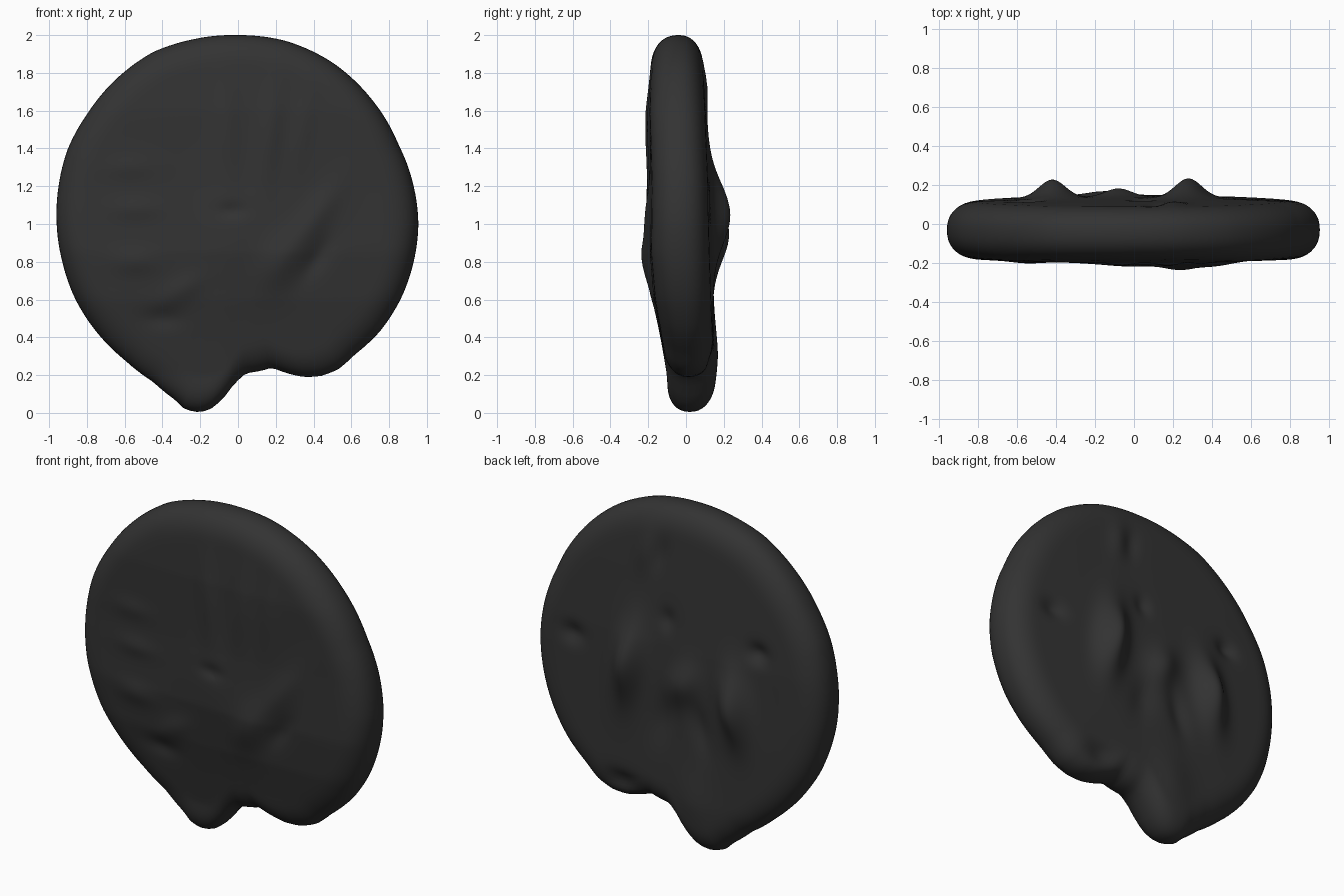
import bpy, bmesh, math

if "Cube" in bpy.data.objects:
    bpy.data.objects.remove(bpy.data.objects["Cube"])

# Silhouette of the medallion (x, z), clockwise from the top
OUTLINE = [(0, 2.0), (.25, 1.97), (.5, 1.855), (.7, 1.67), (.85, 1.42), (.93, 1.2), (.955, 1.0),
           (.93, .8), (.86, .6), (.75, .43), (.62, .31), (.53, .23), (.44, .195), (.35, .19),
           (.26, .21), (.18, .24), (.13, .225), (.04, .21), (-.02, .155), (-.08, .075),
           (-.14, .022), (-.2, .003), (-.25, .01), (-.30, .03), (-.32, .06), (-.45, .165),
           (-.6, .28), (-.75, .43), (-.86, .6), (-.93, .8), (-.96, 1.0), (-.95, 1.2),
           (-.9, 1.4), (-.8, 1.58), (-.62, 1.79), (-.45, 1.91), (-.25, 1.975)]
CZ = 1.03
RIM = .16
SEGS, RINGS, RIM_STEPS = 180, 48, 10

# Relief: (x, z, half width, half length, lean in degrees, height)
FRONT = [(0, .95, .22, .28, 0, .02), (.22, .8, .1, .16, -25, .03),        # palm
         (.4, 1.02, .07, .22, -35, .025), (.42, .82, .05, .12, -35, -.02),  # thumb, crease
         (-.06, 1.5, .06, .25, 3, .015), (.17, 1.5, .06, .25, -5, .018),   # fingers
         (.34, 1.5, .05, .2, -8, .01), (-.03, 1.07, .07, .04, 0, -.015),
         (-.58, 1.3, .12, .05, 0, .01), (-.55, 1.08, .12, .05, 0, .012),    # side ridges
         (-.55, .8, .12, .06, 0, .015), (-.4, .5, .1, .05, 0, -.018), (-.3, .65, .12, .06, 30, .015)]
BACK = [(.28, 1.05, .09, .22, 8, .10), (-.42, .95, .09, .2, -8, .095),      # two tall lumps
        (-.08, 1.0, .09, .13, 25, .045), (.04, 1.35, .05, .06, 0, -.02),
        (.67, 1.1, .07, .05, 0, -.03), (-.56, 1.3, .06, .05, 0, -.035),     # dimples
        (.2, 1.72, .05, .12, 10, .015), (.1, 1.72, .04, .1, 10, -.015),
        (.05, .75, .08, .15, 15, -.02), (-.2, .75, .06, .14, -15, -.02),
        (.33, .3, .1, .06, 0, -.04), (-.15, .3, .12, .2, -10, .02)]
FRONT_Z = [(0, -.1), (.2, -.1), (.4, -.135), (.6, -.175), (.85, -.2), (1.2, -.195), (1.6, -.2), (2, -.175)]
BACK_Z = [(0, .14), (.3, .15), (.7, .145), (1.2, .135), (1.6, .11), (2, .08)]
MID_Z = [(0, .02), (.4, .0), (1, -.03), (2, -.04)]


def lerp_table(table, v):
    if v <= table[0][0]:
        return table[0][1]
    for (a, p), (b, q) in zip(table, table[1:]):
        if v <= b:
            return p + (q - p) * (v - a) / (b - a)
    return table[-1][1]


def relief(bumps, x, z):
    total = 0
    for bx, bz, w, l, lean, h in bumps:
        c, s = math.cos(math.radians(lean)), math.sin(math.radians(lean))
        dx, dz = x - bx, z - bz
        total += h * math.exp(-((dx * c + dz * s) / w) ** 2 - ((dz * c - dx * s) / l) ** 2)
    return total


# Radius as a function of angle, lightly smoothed
polar = sorted((math.atan2(x, z - CZ) % math.tau, math.hypot(x, z - CZ)) for x, z in OUTLINE)
polar.append((math.tau, polar[0][1]))
def radius(a):
    return sum(lerp_table(polar, (a + k * .01) % math.tau) for k in (-1, 0, 1)) / 3


def point(a, d, front):
    """Surface point at angle a and distance d inside the edge."""
    r = radius(a) - d
    x, z = r * math.sin(a), CZ + r * math.cos(a)
    u = max(0, 1 - d / RIM)
    rise = (1 - u ** 2.3) ** (1 / 2.3)
    mid = lerp_table(MID_Z, z)
    if front:
        y = lerp_table(FRONT_Z, z) + .025 * x * x - relief(FRONT, x, z)
    else:
        y = lerp_table(BACK_Z, z) - .03 * x * x + relief(BACK, x, z)
    return (x, mid + (y - mid) * rise, z)


# Medallion body: rings from the front centre, round the rim, to the back centre
bm = bmesh.new()
angles = [math.tau * i / SEGS for i in range(SEGS)]
def ring(front, k):
    if k <= RIM_STEPS:
        depth = lambda a: RIM * (1 - math.cos(math.pi / 2 * k / RIM_STEPS))
    else:
        t = (k - RIM_STEPS) / RINGS
        depth = lambda a: RIM + (radius(a) - RIM) * t
    return [bm.verts.new(point(a, depth(a), front)) for a in angles]

last = RIM_STEPS + RINGS - 1
rings = [ring(True, k) for k in range(last, -1, -1)] + [ring(False, k) for k in range(1, last + 1)]
for p, q in zip(rings, rings[1:]):
    for i in range(SEGS):
        j = (i + 1) % SEGS
        bm.faces.new((p[i], p[j], q[j], q[i]))
for loop, front in ((rings[0], True), (rings[-1], False)):
    tip = bm.verts.new(point(0, radius(0), front))
    for i in range(SEGS):
        bm.faces.new((loop[i], loop[(i + 1) % SEGS], tip))
for _ in range(2):
    bmesh.ops.smooth_vert(bm, verts=bm.verts, factor=.4, use_axis_x=False, use_axis_y=True, use_axis_z=False)
bmesh.ops.recalc_face_normals(bm, faces=bm.faces)
for f in bm.faces:
    f.smooth = True
mesh = bpy.data.meshes.new("medallion")
bm.to_mesh(mesh)
bm.free()
mat = bpy.data.materials.new("charcoal")
mat.diffuse_color = (.033, .033, .033, 1)
mat.use_nodes = True
mat.node_tree.nodes["Principled BSDF"].inputs["Base Color"].default_value = mat.diffuse_color
mesh.materials.append(mat)
bpy.context.collection.objects.link(bpy.data.objects.new("medallion", mesh))
